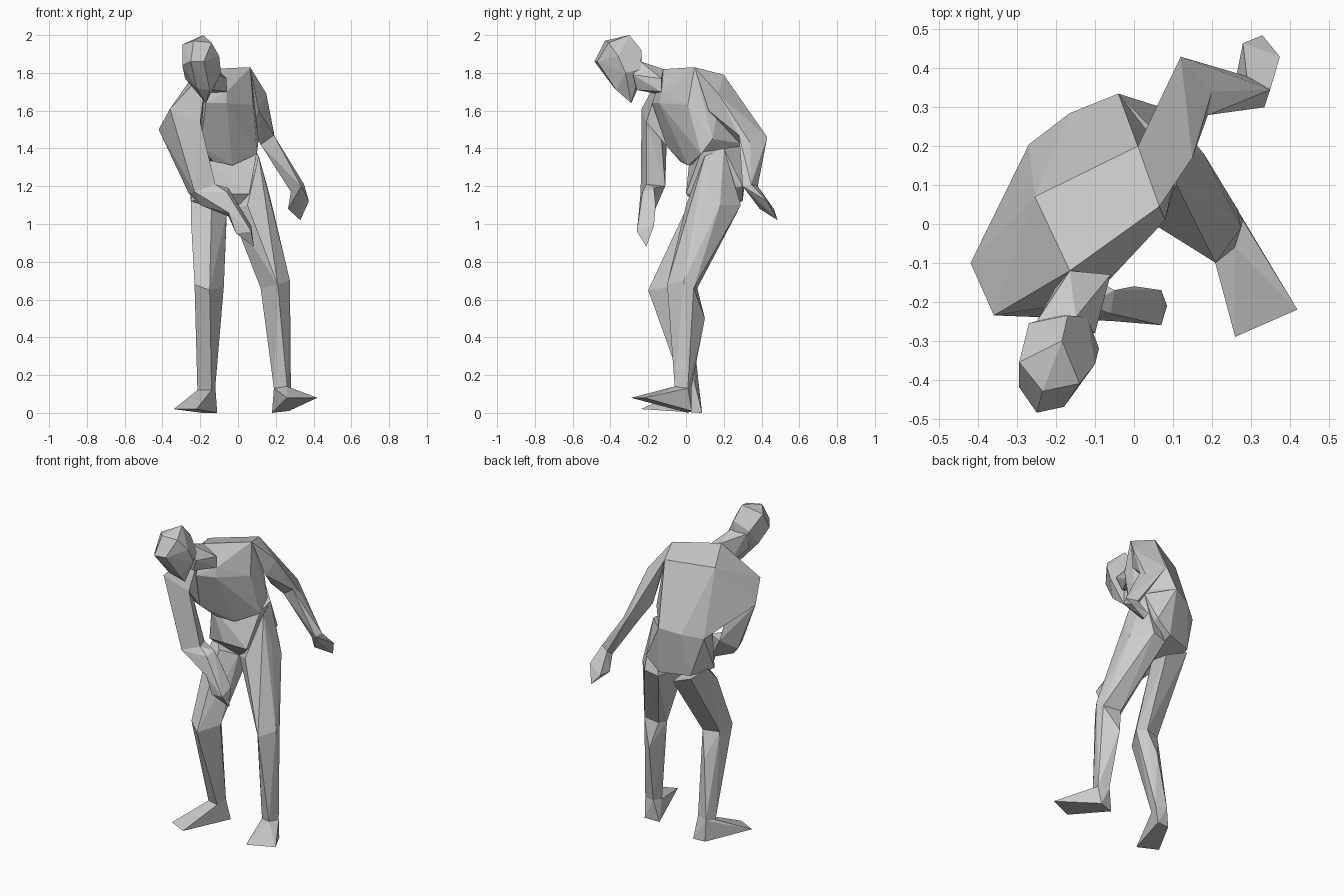
import bpy
import bmesh
import math

default_cube = bpy.data.objects.get("Cube")
if default_cube:
    bpy.data.objects.remove(default_cube, do_unlink=True)

# Single matte colour for the whole figure
clay = bpy.data.materials.new("clay_grey")
clay.use_nodes = True
clay_colour = (0.6, 0.6, 0.6, 1)
clay.diffuse_color = clay_colour
clay.node_tree.nodes["Principled BSDF"].inputs["Base Color"].default_value = clay_colour


def faceted_part(name, *point_groups):
    """Wrap groups of landmark points in a closed, flat-faced convex form."""
    bm = bmesh.new()
    for group in point_groups:
        for point in group:
            bm.verts.new(point)
    bmesh.ops.remove_doubles(bm, verts=bm.verts[:], dist=0.001)
    hull = bmesh.ops.convex_hull(bm, input=bm.verts[:])
    unused = {item for key in ("geom_interior", "geom_unused") for item in hull[key]
              if isinstance(item, bmesh.types.BMVert) and item.is_valid}
    bmesh.ops.delete(bm, geom=list(unused), context="VERTS")
    bmesh.ops.dissolve_limit(bm, angle_limit=math.radians(3),
                             verts=bm.verts[:], edges=bm.edges[:])
    bmesh.ops.recalc_face_normals(bm, faces=bm.faces[:])
    mesh = bpy.data.meshes.new(name)
    bm.to_mesh(mesh)
    bm.free()
    mesh.materials.append(clay)
    part = bpy.data.objects.new(name, mesh)
    bpy.context.collection.objects.link(part)
    return part


# Landmarks shared by neighbouring parts
nape = (-.165, -.12, 1.82)
collar = (-.06, -.13, 1.7)
left_shoulder_top = (.065, .045, 1.83)
left_shoulder_back = (.01, .2, 1.79)
right_shoulder_back = (-.255, .07, 1.76)
right_shoulder_side = (-.42, -.1, 1.5)
right_shoulder_front = (-.36, -.235, 1.61)
right_armpit = (-.2, -.21, 1.54)
right_ribs = (-.2, -.1, 1.41)
lower_back = [(-.04, .335, 1.42), (-.165, .285, 1.39), (-.27, .205, 1.36)]
chest_rim = [(-.13, -.03, 1.33), (-.03, .01, 1.31), (.1, .08, 1.37)]

# Trunk
faceted_part(
    "torso",
    [nape, left_shoulder_top, left_shoulder_back, right_shoulder_back, right_ribs],
    lower_back, chest_rim,
    [collar, (-.17, -.18, 1.64), (-.06, -.14, 1.64), (.08, .01, 1.63), (.11, .14, 1.45)])
faceted_part(
    "right_shoulder",
    [nape, right_shoulder_back, right_shoulder_side, right_shoulder_front],
    [right_armpit, right_ribs, lower_back[-1]])
faceted_part(
    "pelvis", lower_back,
    [(-.2, .02, 1.36), (.1, .08, 1.38), (.09, .2, 1.4)],
    [(-.25, .07, 1.12), (-.1, 0, 1.16), (.06, 0, 1.16), (-.03, .08, 1.06)],
    [(-.2, .24, 1.12), (-.02, .3, 1.12), (.07, .3, 1.2)])

# Neck and bowed head
faceted_part(
    "neck",
    [nape, collar, (-.06, -.13, 1.77), (-.2, -.16, 1.69)],
    [(-.25, -.25, 1.85), (-.15, -.24, 1.86), (-.1, -.28, 1.79)],
    [(-.13, -.26, 1.71), (-.25, -.28, 1.75)])
crown = [(-.185, -.3, 2), (-.235, -.43, 1.97), (-.14, -.41, 1.96), (-.295, -.355, 1.95)]
brow = [(-.25, -.485, 1.86), (-.18, -.47, 1.86), (-.295, -.42, 1.84)]
cheeks = [(-.1, -.36, 1.89), (-.09, -.32, 1.8), (-.28, -.33, 1.77)]
skull_back = [(-.27, -.255, 1.87), (-.17, -.235, 1.92), (-.12, -.24, 1.82), (-.2, -.235, 1.76)]
jaw = [(-.22, -.38, 1.72), (-.15, -.37, 1.71), (-.17, -.29, 1.64)]
faceted_part("head", crown, brow, cheeks, skull_back, jaw)

# Right arm, folded across the front
right_elbow = [(-.26, -.15, 1.16), (-.23, -.24, 1.17), (-.12, -.21, 1.21),
               (-.16, -.11, 1.2), (-.2, -.19, 1.1)]
right_wrist = [(-.05, -.17, 1.19), (-.06, -.23, 1.17),
               (-.05, -.25, 1.06), (-.05, -.18, 1.04)]
faceted_part(
    "right_upper_arm",
    [right_shoulder_side, right_shoulder_front, right_armpit, (-.22, -.13, 1.45)],
    right_elbow)
faceted_part("right_forearm", right_elbow, right_wrist)
faceted_part(
    "right_hand", right_wrist,
    [(0, -.16, 1.1), (.01, -.25, 1.03), (-.01, -.25, .95)],
    [(.07, -.17, .99), (.085, -.21, .88), (.07, -.26, .96)])

# Left arm, swung back
left_elbow = [(.12, .43, 1.46), (.2, .34, 1.43), (.19, .28, 1.47), (.12, .29, 1.42)]
left_wrist = [(.35, .345, 1.21), (.335, .3, 1.2), (.28, .34, 1.17), (.29, .38, 1.2)]
faceted_part(
    "left_upper_arm",
    [left_shoulder_top, left_shoulder_back],
    [(.15, .17, 1.69), (.06, .27, 1.68), (.11, .12, 1.6), (.08, .22, 1.5)],
    left_elbow)
faceted_part("left_forearm", left_elbow, left_wrist)
faceted_part(
    "left_hand", left_wrist,
    [(.375, .43, 1.12), (.33, .485, 1.02), (.28, .465, 1.08), (.265, .39, 1.08)])

# Right leg, turned outward
right_knee = [(-.23, -.14, .68), (-.15, -.2, .65), (-.075, -.07, .67),
              (-.11, -.01, .66), (-.21, -.04, .66)]
right_ankle = [(-.215, .01, .12), (-.14, -.01, .12), (-.12, .05, .14), (-.19, .07, .13)]
faceted_part(
    "right_thigh",
    [(-.06, .09, 1.06), (-.14, .01, 1.1), (-.25, .04, 1.04), (-.25, .14, 1.14)],
    [(-.2, .24, 1.1), (-.06, .22, 1.04)],
    right_knee)
faceted_part("right_shin", right_knee, [(-.15, .03, .5)], right_ankle)
faceted_part(
    "right_foot", right_ankle,
    [(-.11, .085, 0), (-.19, .08, 0), (-.34, -.18, .02), (-.22, -.24, .02)])

# Left leg, turned outward
left_knee = [(.12, .02, .66), (.21, -.1, .68), (.275, -.01, .7),
             (.265, .04, .66), (.15, .06, .66)]
left_ankle = [(.19, -.03, .13), (.26, -.06, .14), (.28, .01, .13), (.21, .03, .14)]
faceted_part(
    "left_thigh",
    [(.11, .1, 1.36), (.09, .2, 1.4), (.16, .11, 1.18), (.18, .18, 1.1)],
    [(.09, .29, 1.1), (0, .28, 1.08), (-.04, .07, 1.07), (.05, 0, 1.1)],
    left_knee)
faceted_part("left_shin", left_knee, [(.19, .1, .5)], left_ankle)
faceted_part(
    "left_foot", left_ankle,
    [(.18, .01, 0), (.27, .03, .01), (.42, -.22, .08), (.26, -.29, .08)])
